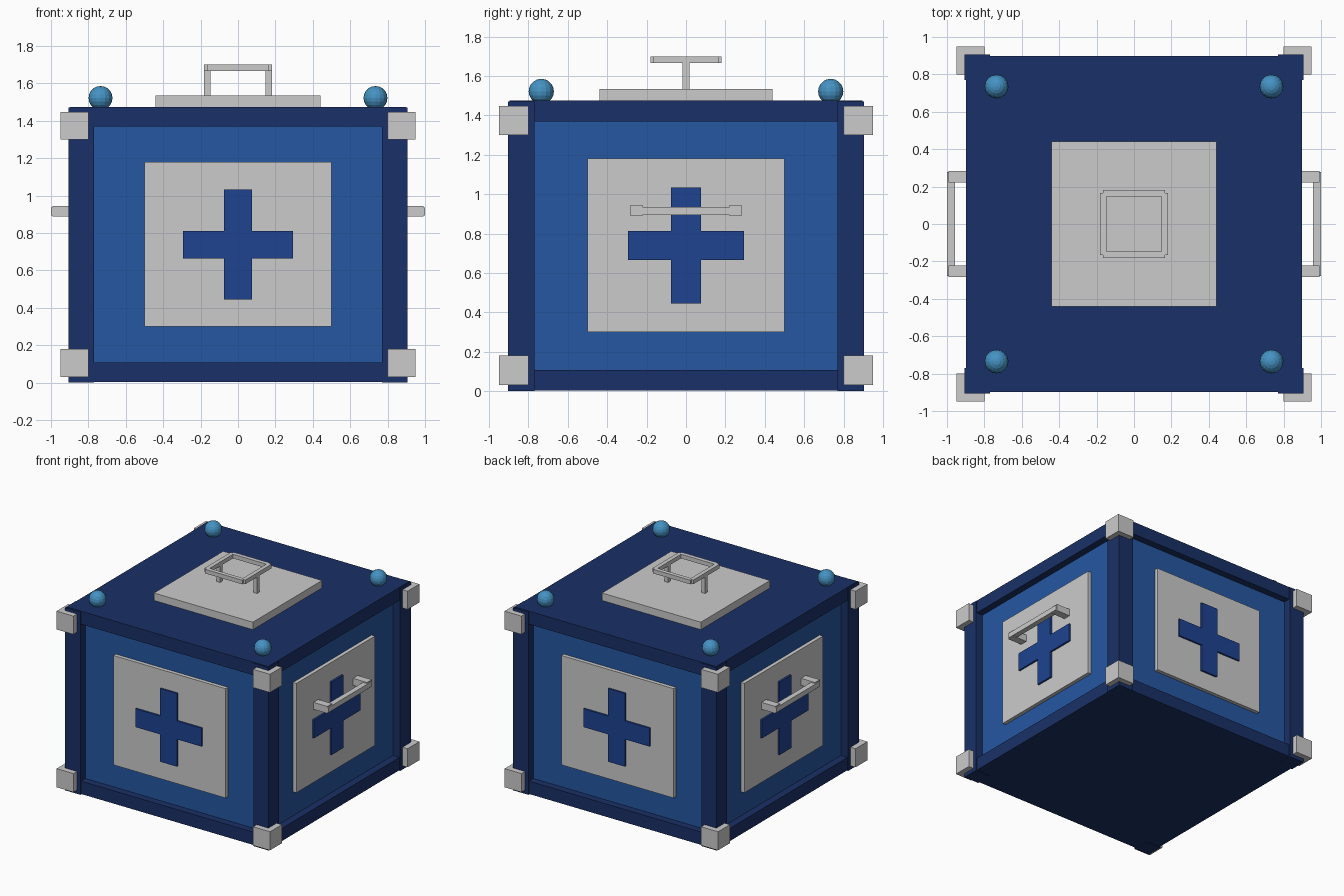
import bpy, bmesh
from math import pi
from mathutils import Matrix

if "Cube" in bpy.data.objects:
    bpy.data.objects.remove(bpy.data.objects["Cube"])


def material(name, color):
    m = bpy.data.materials.new(name)
    m.diffuse_color = (*color, 1)
    m.use_nodes = True
    m.node_tree.nodes["Principled BSDF"].inputs["Base Color"].default_value = m.diffuse_color
    return m


NAVY = material("navy", (0.010, 0.030, 0.135))
BLUE = material("panel_blue", (0.018, 0.095, 0.36))
CROSS = material("cross_blue", (0.013, 0.055, 0.28))
SKY = material("light_blue", (0.06, 0.29, 0.55))


def finish(name, bm, mat=None, turn=0):
    bm.transform(Matrix.Rotation(turn, 4, 'Z'))
    mesh = bpy.data.meshes.new(name)
    bm.to_mesh(mesh)
    bm.free()
    if mat:
        mesh.materials.append(mat)
    ob = bpy.data.objects.new(name, mesh)
    bpy.context.collection.objects.link(ob)
    return ob


def add_box(bm, x, y, z):
    """Box from (min, max) ranges."""
    size = [b - a for a, b in (x, y, z)]
    mid = [(a + b) / 2 for a, b in (x, y, z)]
    bmesh.ops.create_cube(bm, size=1, matrix=Matrix.Translation(mid) @ Matrix.Diagonal((*size, 1)))


def box(name, x, y, z, mat=None, turn=0):
    bm = bmesh.new()
    add_box(bm, x, y, z)
    return finish(name, bm, mat, turn)


def sym(h):
    return (-h, h)


# Crate body: recessed core between floor and lid slabs
box("core", sym(0.84), sym(0.84), (0.05, 1.42), BLUE)
box("floor_slab", sym(0.897), sym(0.897), (0.004, 0.107), NAVY)
box("lid_slab", sym(0.897), sym(0.897), (1.37, 1.475), NAVY)

# Corner posts, brackets and lid knobs
for i in range(4):
    t = i * pi / 2
    box(f"corner_post_{i}", (0.77, 0.905), (0.77, 0.905), (0, 1.471), NAVY, t)
    for label, z in (("lower", (0.03, 0.18)), ("upper", (1.30, 1.447))):
        box(f"{label}_bracket_{i}", (0.80, 0.95), (0.80, 0.95), z, None, t)
    bm = bmesh.new()
    bmesh.ops.create_uvsphere(bm, u_segments=16, v_segments=10, radius=0.064,
                              matrix=Matrix.Translation((0.735, 0.735, 1.522)))
    finish(f"lid_knob_{i}", bm, SKY, t)

# Side plates with raised plus shape
PLUS = [(-0.075, 0.445), (0.075, 0.445), (0.075, 0.665), (0.295, 0.665),
        (0.295, 0.812), (0.075, 0.812), (0.075, 1.033), (-0.075, 1.033),
        (-0.075, 0.812), (-0.295, 0.812), (-0.295, 0.665), (-0.075, 0.665)]
for i, side in enumerate(("front", "right", "back", "left")):
    t = i * pi / 2
    box(f"{side}_plate", sym(0.5), (-0.87, -0.83), (0.30, 1.18), None, t)
    bm = bmesh.new()
    face = bm.faces.new([bm.verts.new((x, -0.885, z)) for x, z in PLUS])
    new = bmesh.ops.extrude_face_region(bm, geom=[face])["geom"]
    bmesh.ops.translate(bm, vec=(0, 0.025, 0),
                        verts=[v for v in new if isinstance(v, bmesh.types.BMVert)])
    bmesh.ops.recalc_face_normals(bm, faces=bm.faces)
    finish(f"{side}_plus", bm, CROSS, t)

    # Carry handles on the left and right sides
    if side in ("right", "left"):
        bm = bmesh.new()
        add_box(bm, sym(0.278), (-1.0, -0.957), (0.895, 0.936))
        for a, b in ((-0.283, -0.222), (0.222, 0.283)):
            add_box(bm, (a, b), (-0.993, -0.86), (0.889, 0.945))
        finish(f"{side}_handle", bm, None, t)

# Lid plate and top handle with square grip
box("lid_plate", sym(0.44), sym(0.44), (1.47, 1.535))
bm = bmesh.new()
for s in (-1, 1):
    rail = tuple(sorted((s * 0.148, s * 0.181)))
    add_box(bm, rail, sym(0.017), (1.53, 1.68))
    add_box(bm, rail, sym(0.165), (1.667, 1.70))
    add_box(bm, sym(0.165), rail, (1.667, 1.70))
finish("lid_handle", bm)
